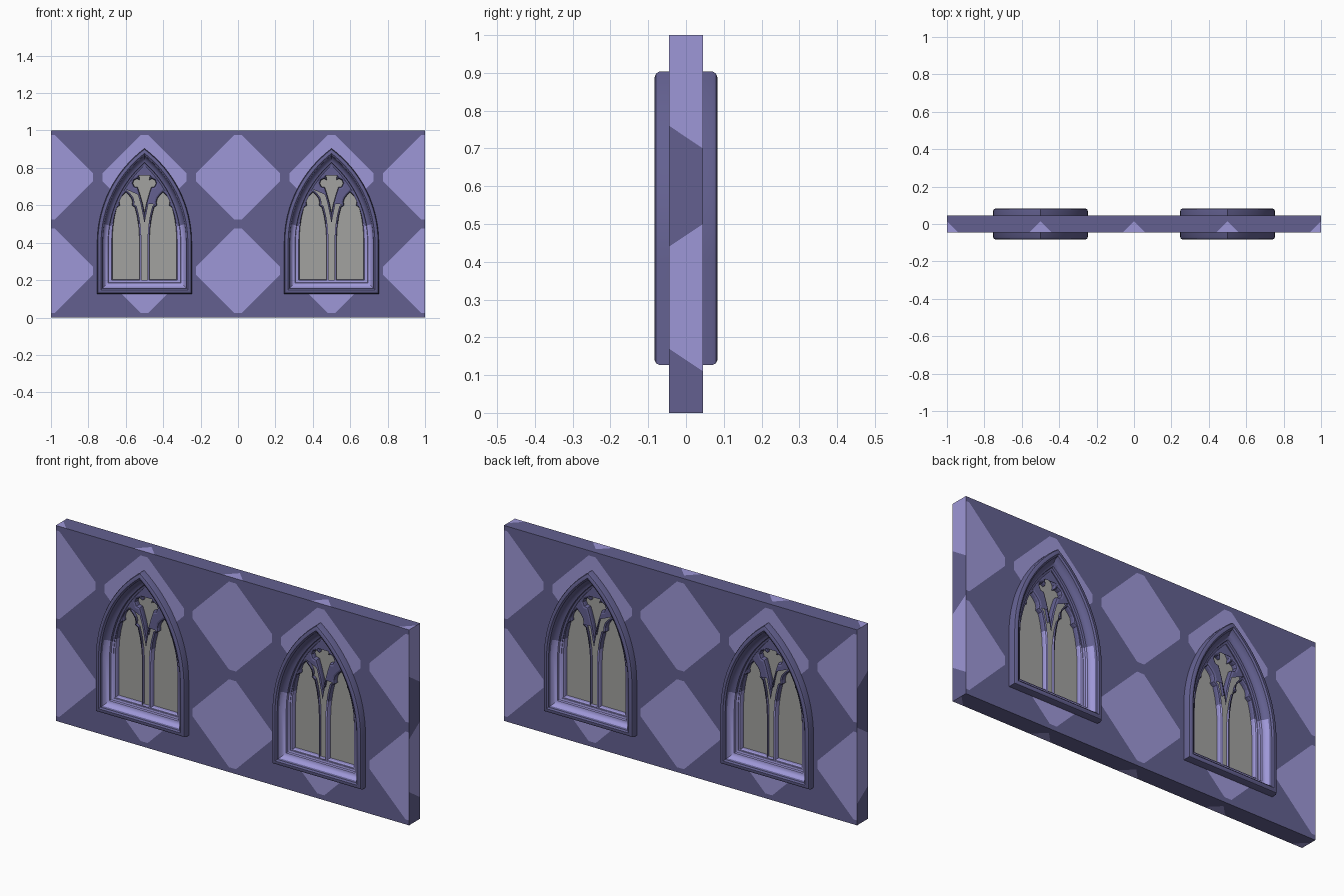
import bpy, bmesh, math
from mathutils import Matrix

if "Cube" in bpy.data.objects:
    bpy.data.objects.remove(bpy.data.objects["Cube"])


def material(name, rgb):
    m = bpy.data.materials.new(name)
    m.diffuse_color = (*rgb, 1)
    m.use_nodes = True
    m.node_tree.nodes["Principled BSDF"].inputs["Base Color"].default_value = m.diffuse_color
    return m


DARK = material("dark violet stone", (0.125, 0.118, 0.28))
LIGHT = material("light violet stone", (0.34, 0.31, 0.68))
GLASS = material("grey glass", (0.36, 0.36, 0.35))

# Pointed arch: half width, bottom, springing height, arc radius and centre
W, BOTTOM, SPRING, RADIUS = 0.253, 0.127, 0.4, 0.628
CENTRE = W - RADIUS


def mirrored(half):
    """Close a right-hand outline by mirroring it about x = 0."""
    return half + [(-x, z) for x, z in reversed(half) if abs(x) > 1e-6]


def arch(d, n=16):
    """Arch outline moved inward by d."""
    r = RADIUS - d
    top = math.acos(-CENTRE / r)
    half = [(W - d, BOTTOM + d)]
    half += [(CENTRE + r * math.cos(top * i / n), SPRING + r * math.sin(top * i / n))
             for i in range(n)]
    half.append((0, SPRING + r * math.sin(top)))
    return mirrored(half)


def finish(name, bm, mats):
    mesh = bpy.data.meshes.new(name)
    bm.to_mesh(mesh)
    bm.free()
    for m in mats:
        mesh.materials.append(m)
    ob = bpy.data.objects.new(name, mesh)
    bpy.context.collection.objects.link(ob)
    return ob


def activate(ob):
    bpy.ops.object.select_all(action='DESELECT')
    ob.select_set(True)
    bpy.context.view_layer.objects.active = ob


def plate(name, outlines, cx, depth, bevel, mats):
    """Upright filled plate; inner outlines become holes."""
    cu = bpy.data.curves.new(name, 'CURVE')
    cu.dimensions, cu.fill_mode = '2D', 'BOTH'
    cu.extrude, cu.bevel_depth, cu.offset = depth - bevel, bevel, -bevel
    cu.bevel_resolution = 1
    for pts in outlines:
        sp = cu.splines.new('POLY')
        sp.points.add(len(pts) - 1)
        for p, (x, z) in zip(sp.points, pts):
            p.co = (x, z, 0, 1)
        sp.use_cyclic_u = True
    ob = bpy.data.objects.new(name, cu)
    bpy.context.collection.objects.link(ob)
    activate(ob)
    bpy.ops.object.convert(target='MESH')
    ob = bpy.context.object
    me = ob.data
    me.transform(Matrix.Translation((cx, 0, 0)) @ Matrix.Rotation(math.pi / 2, 4, 'X'))
    me.materials.clear()
    for m in mats:
        me.materials.append(m)
    bm = bmesh.new()
    bm.from_mesh(me)
    bmesh.ops.remove_doubles(bm, verts=bm.verts, dist=1e-5)
    bmesh.ops.recalc_face_normals(bm, faces=bm.faces)
    bm.to_mesh(me)
    bm.free()
    return ob


def cut(bm, co, no, pick=lambda f: True):
    faces = [f for f in bm.faces if pick(f)]
    geom = set(faces)
    for f in faces:
        geom.update(f.edges)
        geom.update(f.verts)
    bmesh.ops.bisect_plane(bm, geom=list(geom), plane_co=co, plane_no=no, dist=1e-5)


# Wall slab, with its painted diamonds cut into the faces
bm = bmesh.new()
bmesh.ops.create_cube(bm, size=1, matrix=Matrix.Translation((0, 0, 0.5)) @ Matrix.Diagonal((2, 0.09, 1, 1)))
S, T = 0.245, 0.225
broad = lambda f: abs(f.normal.y) > 0.5
end = lambda f: abs(f.normal.x) > 0.5
flat = lambda f: abs(f.normal.z) > 0.5
for k in range(-5, 5):
    for s in (-S, S):
        c = 0.25 + 0.5 * k + s
        cut(bm, (c, 0, 0), (1, 0, 1), broad)
        cut(bm, (c, 0, 0), (1, 0, -1), broad)
for k in range(-2, 3):
    for s in (-1, 1):
        cut(bm, (0.5 * k + s * T, 0, 0), (1, 0, 0), broad)
        cut(bm, (0.5 * k + s * 0.015, 0, 0), (1, s, 0), flat)
for z in (0.25 - T, 0.25 + T, 0.75 - T, 0.75 + T):
    cut(bm, (0, 0, z), (0, 0, 1), broad)
BANDS = ((0.14, -0.67), (0.47, 0.67), (0.73, -0.67))
for z, slope in BANDS:
    cut(bm, (0, 0, z), (0, -slope, 1), end)
for f in bm.faces:
    c = f.calc_center_median()
    dx = abs(c.x - round(c.x * 2) / 2)
    dz = abs((c.z % 0.5) - 0.25)
    if broad(f):
        light = dx + dz < S and dx < T and dz < T
    elif end(f):
        light = sum(c.z > z + slope * c.y for z, slope in BANDS) % 2 == 1
    else:
        light = dx + c.y < 0.015
    f.material_index = int(light)
wall = finish("wall", bm, [DARK, LIGHT])

# Frame moulding: inward offset and depth, front half
HALF = [(0, 0.07), (0.004, 0.079), (0.012, 0.083), (0.021, 0.083), (0.029, 0.077),
        (0.032, 0.066), (0.04, 0.054), (0.052, 0.047), (0.058, 0.046), (0.06, 0.036), (0.07, 0.033)]
PROFILE = [(d, -y) for d, y in HALF] + list(reversed(HALF))

# Cusped lancet and trefoil openings, right-hand halves
LANCET = mirrored([(0.0725, 0.203), (0.0725, 0.42), (0.069, 0.48), (0.06, 0.54), (0.048, 0.588),
                   (0.032, 0.6), (0.035, 0.617), (0.03, 0.636), (0.018, 0.652), (0, 0.67)])
TREFOIL = mirrored([(0, 0.56), (0.01, 0.61), (0.024, 0.66), (0.036, 0.696), (0.054, 0.7),
                    (0.062, 0.718), (0.056, 0.734), (0.04, 0.742), (0.025, 0.734),
                    (0.029, 0.757), (0.019, 0.776), (0, 0.783)])

for side, cx in (("left", -0.5), ("right", 0.5)):
    # Opening through the wall
    cutter = plate(side + "_cutter", [arch(0.03)], cx, 0.2, 0, [DARK])
    cutter.hide_render = True
    mod = wall.modifiers.new("opening", 'BOOLEAN')
    mod.operation, mod.solver, mod.object = 'DIFFERENCE', 'EXACT', cutter
    activate(wall)
    bpy.ops.object.modifier_apply(modifier=mod.name)
    bpy.data.objects.remove(cutter)

    # Moulded stone frame
    bm = bmesh.new()
    rings = [[bm.verts.new((cx + x, y, z)) for x, z in arch(d)] for d, y in PROFILE]
    m = len(PROFILE)
    for i in range(m):
        a, b = rings[i], rings[(i + 1) % m]
        inner = PROFILE[i][0] >= 0.032 and PROFILE[(i + 1) % m][0] >= 0.032
        for j in range(len(a)):
            k = (j + 1) % len(a)
            f = bm.faces.new((a[j], a[k], b[k], b[j]))
            f.material_index = int(inner and f.calc_center_median().z < 0.5)
    bmesh.ops.recalc_face_normals(bm, faces=bm.faces)
    frame = finish(side + "_window_frame", bm, [DARK, LIGHT])
    activate(frame)
    bpy.ops.object.shade_smooth_by_angle(angle=math.radians(35))

    # Tracery with two lancets and a trefoil
    holes = [[(x + s * 0.0995, z) for x, z in LANCET] for s in (-1, 1)] + [TREFOIL]
    tracery = plate(side + "_tracery", [arch(0.062)] + holes, cx, 0.03, 0.011, [DARK, LIGHT])
    bm = bmesh.new()
    bm.from_mesh(tracery.data)
    cut(bm, (0, 0, 0.5), (0, 0, 1))
    for f in bm.faces:
        f.material_index = int(f.calc_center_median().z < 0.5)
        f.smooth = False
    bm.to_mesh(tracery.data)
    bm.free()

    # Glass pane
    plate(side + "_glass", [arch(0.064)], cx, 0.003, 0, [GLASS])
